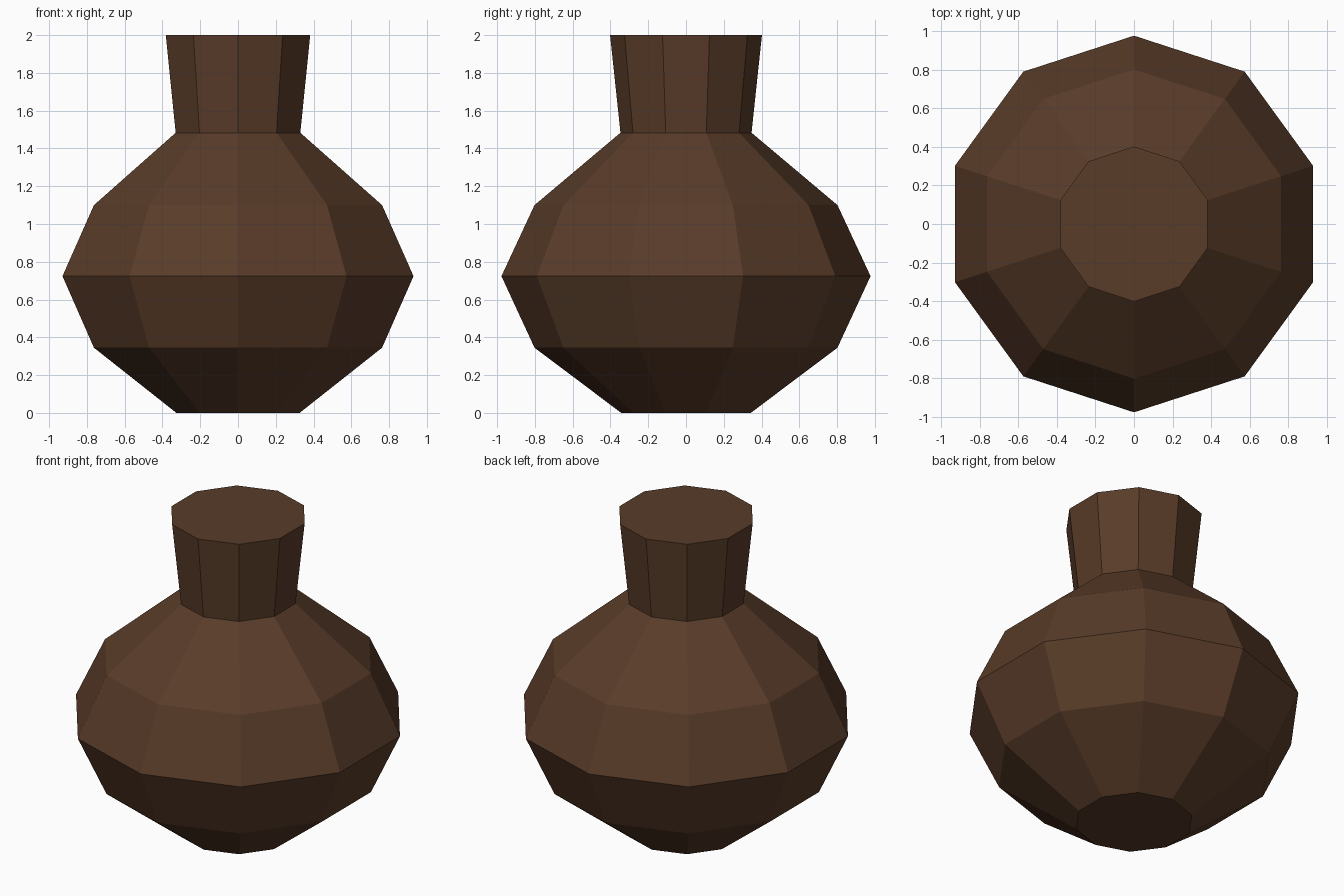
import bpy, bmesh, math

if "Cube" in bpy.data.objects:
    bpy.data.objects.remove(bpy.data.objects["Cube"])

SIDES = 10

brown = bpy.data.materials.new("dark brown clay")
brown.diffuse_color = (0.1, 0.045, 0.022, 1)
brown.use_nodes = True
brown.node_tree.nodes["Principled BSDF"].inputs["Base Color"].default_value = brown.diffuse_color


def lathe(name, profile, cap_bottom=False, cap_top=False):
    """Turn a (radius, height) profile into a flat-faced ten-sided part."""
    bm = bmesh.new()
    rings = []
    for r, z in profile:
        angles = [math.pi / 2 + math.tau * i / SIDES for i in range(SIDES)]
        rings.append([bm.verts.new((r * math.cos(a), r * math.sin(a), z)) for a in angles])
    for low, high in zip(rings, rings[1:]):
        for i in range(SIDES):
            j = (i + 1) % SIDES
            bm.faces.new((low[i], low[j], high[j], high[i]))
    if cap_bottom:
        bm.faces.new(rings[0][::-1])
    if cap_top:
        bm.faces.new(rings[-1])
    mesh = bpy.data.meshes.new(name)
    bm.to_mesh(mesh)
    bm.free()
    mesh.materials.append(brown)
    obj = bpy.data.objects.new(name, mesh)
    bpy.context.collection.objects.link(obj)
    return obj


# Round belly with a flat foot; it opens into the neck
lathe("vase_body",
      [(0.343, 0), (0.802, 0.345), (0.977, 0.724), (0.802, 1.1), (0.347, 1.483)],
      cap_bottom=True)

# Flared neck, closed at the rim
lathe("vase_neck", [(0.347, 1.483), (0.402, 2.0)], cap_top=True)
